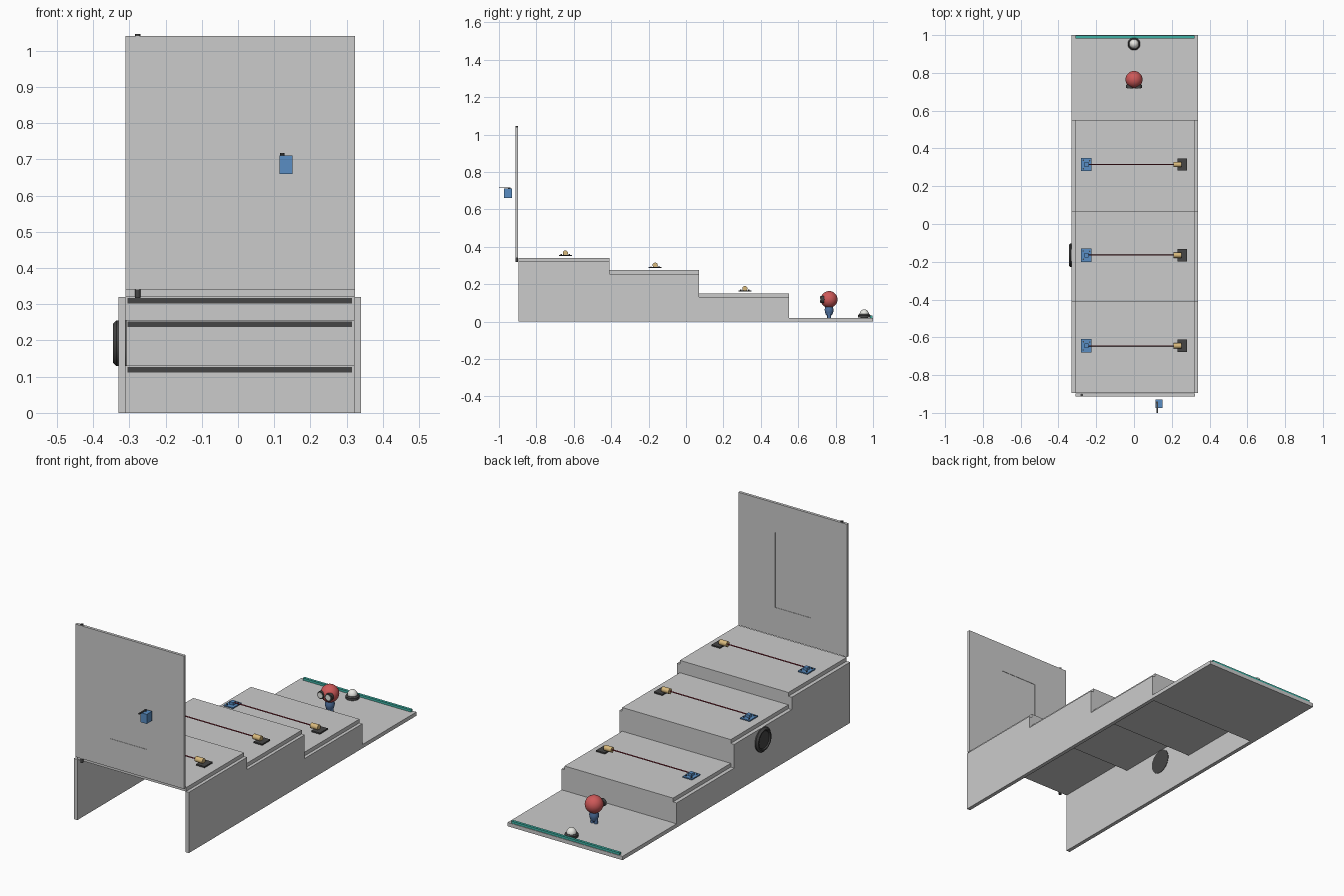
import bpy, bmesh, math
from mathutils import Vector

if "Cube" in bpy.data.objects:
    bpy.data.objects.remove(bpy.data.objects["Cube"])

CX = 0.005  # middle of the staircase across x


def material(name, rgb):
    m = bpy.data.materials.new(name)
    m.diffuse_color = (*rgb, 1)
    m.use_nodes = True
    m.node_tree.nodes["Principled BSDF"].inputs["Base Color"].default_value = m.diffuse_color
    return m


DARK = material("dark", (0.06, 0.06, 0.06))
BLUE = material("blue", (0.10, 0.27, 0.55))
NAVY = material("navy", (0.08, 0.17, 0.36))
GOLD = material("gold", (0.68, 0.48, 0.20))
RED = material("red", (0.62, 0.10, 0.10))
BEAM = material("beam", (0.30, 0.03, 0.05))
WHITE = material("white", (0.8, 0.8, 0.76))
TEAL = material("teal", (0.05, 0.45, 0.38))


def finish(name, bm, mat=None, smooth=False):
    bmesh.ops.recalc_face_normals(bm, faces=bm.faces)
    me = bpy.data.meshes.new(name)
    bm.to_mesh(me)
    bm.free()
    ob = bpy.data.objects.new(name, me)
    bpy.context.collection.objects.link(ob)
    if mat:
        me.materials.append(mat)
    if smooth:
        bpy.ops.object.select_all(action='DESELECT')
        ob.select_set(True)
        bpy.context.view_layer.objects.active = ob
        bpy.ops.object.shade_smooth_by_angle(angle=math.radians(40))
    return ob


def box(name, x, y, z, mat=None):
    bm = bmesh.new()
    bmesh.ops.create_cube(bm, size=1)
    for v in bm.verts:
        for i, (a, b) in enumerate((x, y, z)):
            v.co[i] = (a + b) / 2 + v.co[i] * (b - a)
    return finish(name, bm, mat)


def lathe(name, profile, origin, axis, mat=None, steps=32):
    """Spin (radius, height) points about an axis through origin."""
    bm = bmesh.new()
    vs = [bm.verts.new((r, 0, h)) for r, h in profile]
    es = [bm.edges.new(p) for p in zip(vs, vs[1:])]
    bmesh.ops.spin(bm, geom=vs + es, cent=(0, 0, 0), axis=(0, 0, 1),
                   angle=2 * math.pi, steps=steps)
    bmesh.ops.remove_doubles(bm, verts=bm.verts, dist=1e-5)
    q = Vector((0, 0, 1)).rotation_difference(Vector(axis))
    for v in bm.verts:
        v.co = q @ v.co + Vector(origin)
    return finish(name, bm, mat, True)


def rod(name, start, end, r, mat, steps=20):
    a, b = Vector(start), Vector(end)
    n = (b - a).length
    return lathe(name, [(0, 0), (r, 0), (r, n), (0, n)], a, (b - a).normalized(), mat, steps)


def ball(name, c, r, mat, scale=(1, 1, 1)):
    bm = bmesh.new()
    bmesh.ops.create_uvsphere(bm, u_segments=32, v_segments=16, radius=r)
    for v in bm.verts:
        v.co = Vector(p * s for p, s in zip(v.co, scale)) + Vector(c)
    return finish(name, bm, mat, True)


# Stepped side walls
OUTLINE = [(-0.895, 0), (0.55, 0), (0.55, 0.13), (0.07, 0.13), (0.07, 0.255),
           (-0.41, 0.255), (-0.41, 0.32), (-0.895, 0.32)]
for side, x0 in (("left", -0.33), ("right", 0.32)):
    bm = bmesh.new()
    f = bm.faces.new([bm.verts.new((x0, y, z)) for y, z in OUTLINE])
    ext = bmesh.ops.extrude_face_region(bm, geom=[f])
    bmesh.ops.translate(bm, vec=(0.02, 0, 0),
                        verts=[v for v in ext["geom"] if isinstance(v, bmesh.types.BMVert)])
    finish(side + "_wall", bm)

# Entrance platform with teal edge strip
box("platform", (-0.33, 0.34), (0.55, 1.0), (0, 0.02))
box("edge_strip", (-0.31, 0.32), (0.983, 0.997), (0.02, 0.032), TEAL)

# Steps: tread, riser, light strip, and a tripwire beam with emitter and sensor
for i, (y0, y1, zb, z) in enumerate([(0.07, 0.55, 0.0, 0.13), (-0.41, 0.07, 0.13, 0.255),
                                     (-0.895, -0.41, 0.255, 0.32)]):
    n = f"_{i + 1}"
    box("tread" + n, (-0.31, 0.323), (y0, y1), (z, z + 0.02))
    box("riser" + n, (-0.31, 0.32), (y1 - 0.015, y1), (zb, z))
    box("light_strip" + n, (-0.305, 0.315), (y1 - 0.019, y1 - 0.015), (z - 0.018, z - 0.003), DARK)
    yc = (-0.165 if i == 1 else 0.315 if i == 0 else -0.645)
    t = z + 0.032
    # emitter
    box("emitter_base" + n, (0.23, 0.28), (yc - 0.033, yc + 0.033), (t - 0.002, t + 0.005), DARK)
    rod("emitter_barrel" + n, (0.208, yc, t + 0.014), (0.252, yc, t + 0.014), 0.014, GOLD)
    # beam
    rod("beam" + n, (-0.245, yc, t + 0.014), (0.21, yc, t + 0.014), 0.003, BEAM, 10)
    # sensor board
    box("sensor_board" + n, (-0.28, -0.225), (yc - 0.035, yc + 0.035), (t - 0.002, t + 0.004), BLUE)
    box("sensor_block" + n, (-0.262, -0.24), (yc - 0.012, yc + 0.012), (t + 0.004, t + 0.018), BLUE)
    for k, (dx, dy) in enumerate(((-0.268, -0.022), (-0.268, 0.022), (-0.235, 0.02))):
        rod(f"sensor_pin{n}_{k}", (dx, yc + dy, t + 0.003), (dx, yc + dy, t + 0.008), 0.004, DARK, 10)

# Door with a slightly recessed window pane and a hinge pin
DX, DZ = (-0.31, 0.323), (0.34, 1.04)
WX, WZ = (-0.105, 0.108), (0.49, 0.885)
DY = (-0.912, -0.897)
box("door_left", (DX[0], WX[0]), DY, DZ)
box("door_right", (WX[1], DX[1]), DY, DZ)
box("door_bottom", WX, DY, (DZ[0], WZ[0]))
box("door_top", WX, DY, (WZ[1], DZ[1]))
box("window_pane", WX, (DY[0] + 0.002, DY[1] - 0.002), WZ)
rod("hinge_pin", (-0.277, -0.9045, 0.317), (-0.277, -0.9045, 1.046), 0.0075, DARK)

# Door lock motor with its arm
box("lock_motor", (0.115, 0.15), (-0.974, -0.93), (0.66, 0.71), BLUE)
rod("lock_shaft", (0.122, -0.945, 0.71), (0.122, -0.945, 0.717), 0.006, DARK, 12)
box("lock_arm", (0.118, 0.126), (-1.0, -0.94), (0.713, 0.717), DARK)

# Round speaker through the left wall
lathe("speaker", [(0, 0), (0.063, 0), (0.063, 0.028), (0.054, 0.037), (0.048, 0.037),
                  (0.044, 0.031), (0.018, 0.027), (0, 0.031)],
      (-0.308, -0.165, 0.192), (-1, 0, 0), DARK, 40)

# Push button near the edge
lathe("button_base", [(0, 0), (0.033, 0), (0.033, 0.012), (0.027, 0.018), (0, 0.018)],
      (0, 0.953, 0.021), (0, 0, 1), DARK)
ball("button_dome", (0, 0.953, 0.038), 0.025, WHITE, (1, 1, 1.1))

# Small round-headed figure
FY = 0.765
ball("figure_head", (0, FY, 0.118), 0.045, RED)
lathe("figure_body", [(0, 0.032), (0.016, 0.034), (0.022, 0.05), (0.024, 0.065), (0.018, 0.085), (0, 0.088)],
      (0, FY, 0), (0, 0, 1), NAVY)
for s in (-1, 1):
    side = "left" if s < 0 else "right"
    rod(side + "_leg", (s * 0.01, FY, 0.012), (s * 0.01, FY, 0.045), 0.010, NAVY, 16)
    rod(side + "_foot", (s * 0.01, FY, 0.0), (s * 0.01, FY, 0.022), 0.006, RED, 12)
    rod(side + "_goggle", (s * 0.021, FY - 0.028, 0.118), (s * 0.023, FY - 0.046, 0.118), 0.020, DARK, 24)
    rod(side + "_lens", (s * 0.023, FY - 0.040, 0.118), (s * 0.0232, FY - 0.048, 0.118), 0.014, WHITE, 24)
